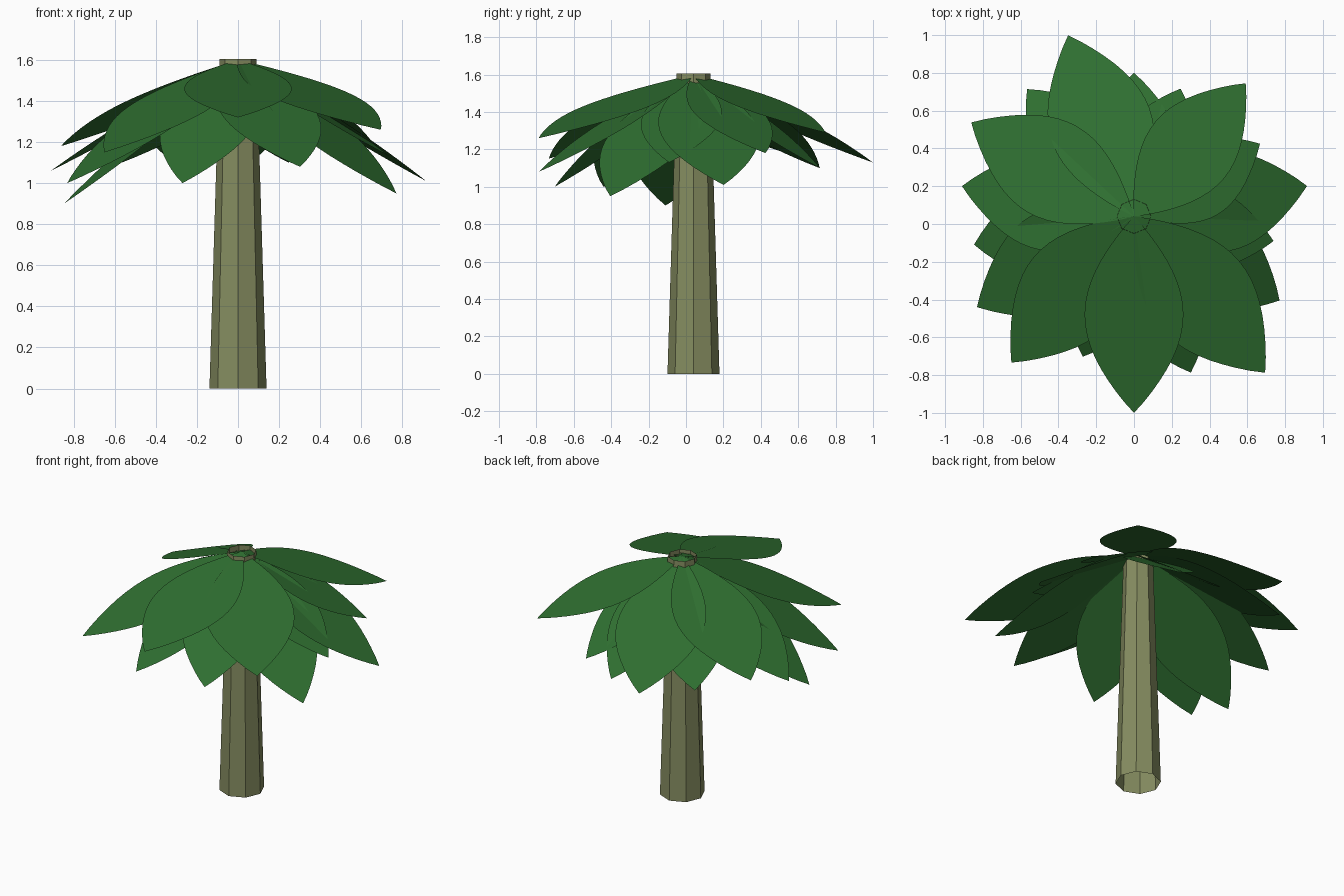
import bpy, math
from mathutils import Vector

cube = bpy.data.objects.get("Cube")
if cube:
    bpy.data.objects.remove(cube, do_unlink=True)


def make_material(name, rgb):
    mat = bpy.data.materials.new(name)
    mat.use_nodes = True
    color = (*rgb, 1.0)
    mat.diffuse_color = color
    mat.node_tree.nodes["Principled BSDF"].inputs["Base Color"].default_value = color
    return mat


def make_object(name, verts, faces, mat):
    mesh = bpy.data.meshes.new(name)
    mesh.from_pydata(verts, [], faces)
    mesh.materials.append(mat)
    obj = bpy.data.objects.new(name, mesh)
    bpy.context.collection.objects.link(obj)
    return obj


leaf_green = make_material("leaf green", (0.028, 0.158, 0.03))
bark = make_material("olive bark", (0.235, 0.265, 0.118))

CENTRE_Y = 0.04
CROWN = Vector((0, CENTRE_Y, 1.6))

# Trunk: hollow, tapered, eight-sided tube
SIDES = 8
trunk_verts = []
for radius, z in ((0.139, 0), (0.09, 1.605)):
    for i in range(SIDES):
        a = math.tau * i / SIDES
        trunk_verts.append((radius * math.cos(a), CENTRE_Y + radius * math.sin(a), z))
trunk_faces = [(i, (i + 1) % SIDES, SIDES + (i + 1) % SIDES, SIDES + i)
               for i in range(SIDES)]
make_object("trunk", trunk_verts, trunk_faces, bark)


# Leaf: a thin flat sheet sloping down from the crown, pointed at both ends
def make_leaf(name, angle, reach, tip_z, steps=18):
    a = math.radians(angle)
    out = Vector((math.cos(a) * reach, math.sin(a) * reach, tip_z - CROWN.z))
    side = Vector((-math.sin(a), math.cos(a), 0))
    half_width = 0.243 * out.length
    right, left = [], []
    for i in range(1, steps):
        t = i / steps
        w = half_width * math.sin(math.pi * t) ** 0.92
        right.append(CROWN + out * t - side * w)
        left.append(CROWN + out * t + side * w)
    outline = [CROWN] + right + [CROWN + out] + left[::-1]
    make_object(name, outline, [range(len(outline))], leaf_green)


# Leaves every twenty degrees around the crown: reach and tip height
leaves = [
    (1.04, 1.32), (0.88, 1.08), (1.08, 1.26), (0.89, 0.95), (0.75, 1.13),
    (0.93, 1.01), (0.77, 1.18), (0.92, 1.29), (0.72, 1.1), (0.76, 1.06),
    (1.02, 1.13), (0.88, 1.1), (0.995, 1.18), (0.925, 1.06), (0.86, 0.9),
    (0.96, 1.0), (1.01, 1.15), (0.79, 1.0),
]
for n, (reach, tip_z) in enumerate(leaves):
    make_leaf(f"leaf_{n + 1}", -90 + 20 * n, reach, tip_z)
